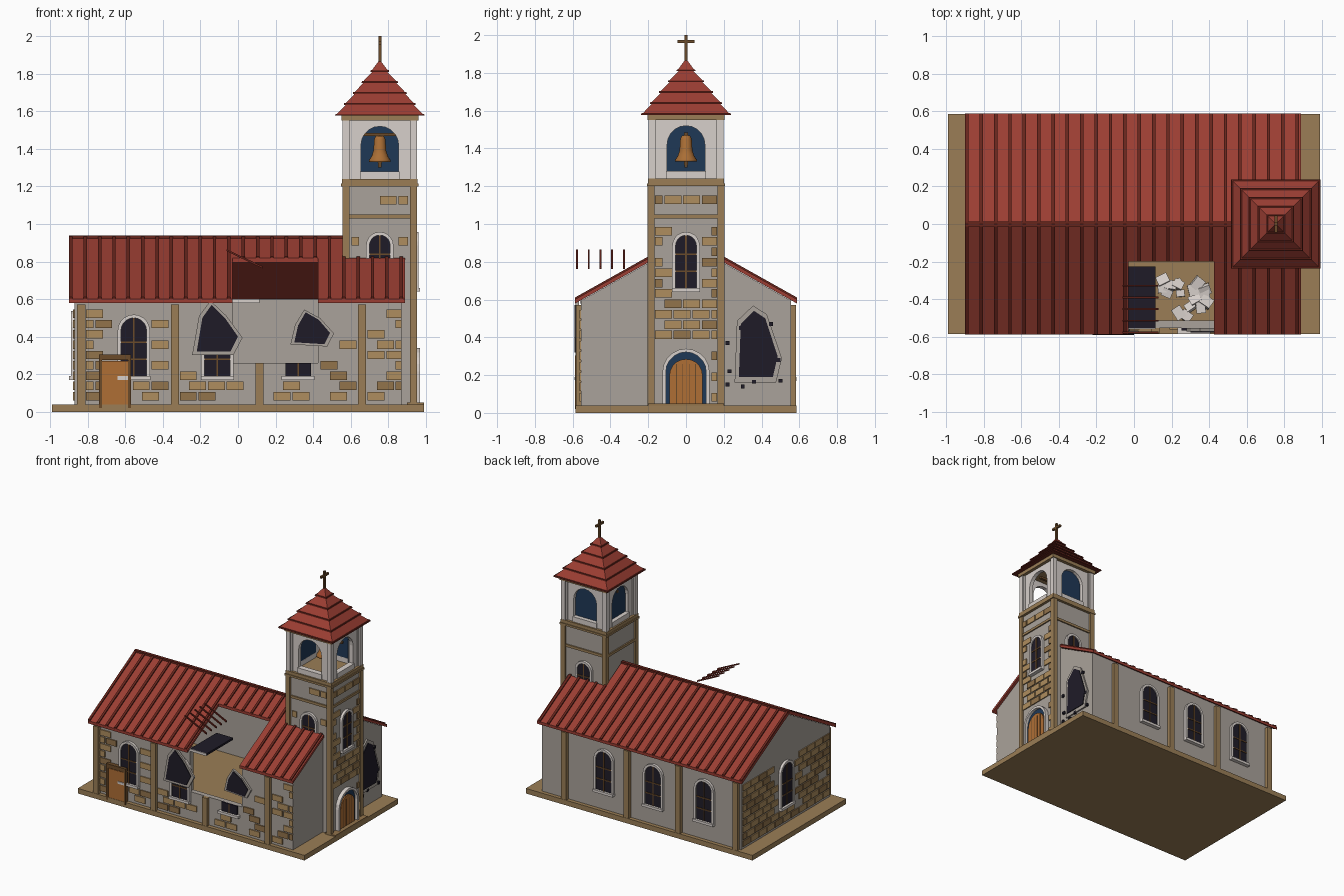
import bpy, bmesh, math, random
from mathutils import Vector, Matrix

if "Cube" in bpy.data.objects:
    bpy.data.objects.remove(bpy.data.objects["Cube"])
random.seed(4)

def mat(name, r, g, b):
    m = bpy.data.materials.new(name)
    m.diffuse_color = (r ** 2.2, g ** 2.2, b ** 2.2, 1)
    m.use_nodes = True
    m.node_tree.nodes["Principled BSDF"].inputs["Base Color"].default_value = m.diffuse_color
    return m

RED, DRED = mat("tile", .60, .25, .21), mat("tile_dark", .40, .16, .13)
TAN, STONE, STONE2 = mat("trim", .60, .49, .34), mat("stone", .68, .55, .37), mat("stone_dark", .57, .45, .30)
PLASTER, PALE = mat("plaster", .66, .63, .60), mat("pale", .84, .81, .79)
DARK, BLUE = mat("glass", .14, .13, .17), mat("blue", .14, .23, .34)
WOOD, BRONZE, BROWN = mat("wood", .68, .43, .22), mat("bronze", .66, .43, .22), mat("bar", .42, .30, .18)

# side -> (horizontal axis, outward normal)
SIDES = {"front": ((1, 0, 0), (0, -1, 0)), "back": ((-1, 0, 0), (0, 1, 0)),
         "right": ((0, 1, 0), (1, 0, 0)), "left": ((0, -1, 0), (-1, 0, 0))}

def prism(pts, side, d0, d1):
    """(u, z) outline on a side, extruded from distance d0 to d1 outward"""
    u, n = map(Vector, SIDES[side])
    return [[u * a + Vector((0, 0, z)) + n * d for a, z in pts] for d in (d0, d1)]

def rect(u0, u1, z0, z1):
    return [(u0, z0), (u1, z0), (u1, z1), (u0, z1)]

def box(x0, x1, y0, y1, z0, z1):
    return prism(rect(y0, y1, z0, z1), "right", x0, x1)

def frustum(cx, cy, r0, r1, z0, z1):
    q = ((-1, -1), (1, -1), (1, 1), (-1, 1))
    return [[Vector((cx + a * r, cy + b * r, z)) for a, b in q] for r, z in ((r0, z0), (r1, z1))]

def part(name, solids, material):
    bm = bmesh.new()
    for lo, hi in solids:
        a, b = [bm.verts.new(p) for p in lo], [bm.verts.new(p) for p in hi]
        bm.faces.new(a[::-1]); bm.faces.new(b)
        for i in range(len(a)):
            j = (i + 1) % len(a)
            bm.faces.new((a[i], a[j], b[j], b[i]))
    bmesh.ops.recalc_face_normals(bm, faces=bm.faces)
    me = bpy.data.meshes.new(name); bm.to_mesh(me); bm.free()
    me.materials.append(material)
    ob = bpy.data.objects.new(name, me)
    bpy.context.collection.objects.link(ob)
    return ob

def arch(c, w, z0, z1, n=10):
    """round-headed outline of half width w, from right foot over to left foot"""
    return [(c + w, z0)] + [(c + w * math.cos(math.pi * i / n), z1 - w + w * math.sin(math.pi * i / n))
                            for i in range(n + 1)] + [(c - w, z0)]

def window(name, side, d, c, z0, z1, w, top=None):
    part(name + "_glass", [prism(arch(c, w, z0, z1) if not top else rect(c - w, c + w, z0, top), side, d - .01, d + .012)], DARK)
    sill = [prism(rect(c - w - .02, c + w + .02, z0 - .02, z0), side, d - .01, d + .03)]
    if not top:
        sill.append(prism(arch(c, w + .018, z0, z1 + .018) + arch(c, w, z0, z1)[::-1], side, d - .01, d + .02))
    part(name + "_frame", sill, PALE)
    hi = top or z1
    bars = [prism(rect(c - .004, c + .004, z0, hi), side, d, d + .016)]
    bars += [prism(rect(c - w, c + w, z - .004, z + .004), side, d, d + .016)
             for z in (z0 + .09, z0 + .18) if z < hi]
    part(name + "_bars", bars, BROWN)

def stones(name, side, d, u0, u1, z0, z1, avoid, skip=.2):
    """running-bond facing stones with gaps, keeping clear of openings"""
    groups, row, z = ([], []), 0, z0
    while z + .045 <= z1 + .001:
        u = u0 - (row % 2) * .05
        while u < u1:
            a, b = max(u, u0), min(u + .09, u1)
            u += .1
            if b - a < .02 or random.random() < skip:
                continue
            if any(a < q[1] and b > q[0] and z < q[3] and z + .045 > q[2] for q in avoid):
                continue
            groups[random.random() < .35].append(prism(rect(a, b, z, z + .045), side, d - .01, d + .008))
        z += .055; row += 1
    part(name, groups[0], STONE); part(name + "_dark", groups[1], STONE2)

def breach(name, side, d, pts):
    cu, cz = sum(p[0] for p in pts) / len(pts), sum(p[1] for p in pts) / len(pts)
    part(name + "_rim", [prism([(cu + (u - cu) * 1.22, cz + (z - cz) * 1.16) for u, z in pts], side, d - .005, d + .012)], PLASTER)
    part(name, [prism(pts, side, d, d + .018)], DARK)

# base
part("base_slab", [box(-.99, .99, -.585, .585, 0, .04)], TAN)
part("entrance_step", [box(.9, .99, -.2, .2, .035, .05)], STONE2)

# nave walls, with the front one partly collapsed
GX0, GX1 = -.03, .425
part("front_wall", [box(-.87, GX0, -.555, -.515, .04, .6), box(GX0, GX1, -.555, -.515, .04, .26),
                    box(GX1, .87, -.555, -.515, .04, .6)], PLASTER)
part("back_wall", [box(-.87, .87, .515, .555, .04, .6)], PLASTER)
gable = [(-.555, .04), (.555, .04), (.555, .595), (0, .905), (-.555, .595)]
part("gable_walls", [prism(gable, s, .83, .87) for s in ("left", "right")], PLASTER)
posts = [-.835, -.335, .115, .66]
part("pilasters", [box(x - .022, x + .022, s * .55, s * .583, .04, .26 if s < 0 and x == .115 else .57)
                   for x in posts for s in (-1, 1)], TAN)

# nave windows
for i, x in enumerate((-.555, -.11, .32)):
    window(f"front_window_{i}", "front", .555, x, .19, .5, .068, .26 if i == 2 else None)
    window(f"back_window_{i}", "back", .555, -x, .19, .5, .068)
window("left_window", "left", .87, 0, .19, .52, .068)

# facing stones
clear = [(x - .09, x + .09, .16, .53) for x in (-.555, -.11, .32)] + [(x - .02, x + .02, 0, 1) for x in posts]
clear += [(GX0, GX1, .25, .7), (-.26, .04, .29, .6), (.26, .53, .33, .57)]
stones("front_stones", "front", .555, -.81, .87, .06, .59, clear)
stones("left_stones", "left", .87, -.54, .54, .06, .59, [(-.09, .09, .16, .55)], .06)

# roof panels with raised ribs
def rz(y):
    return .93 - .56 * abs(y)

def slope(x0, x1, y0, y1, lift, t):
    return prism([(y0, rz(y0) + lift), (y1, rz(y1) + lift), (y1, rz(y1) + lift - t), (y0, rz(y0) + lift - t)], "right", x0, x1)

panels = [(-.9, GX0, 0, -.588), (GX0, GX1, 0, -.2), (GX1, .56, 0, -.588), (.56, .89, -.2, -.588),
          (-.9, .56, 0, .588), (.56, .89, .2, .588)]
part("roof_panels", [slope(*p, 0, .022) for p in panels], RED)
ribs = []
for k in range(24):
    x = -.89 + k * .0765
    for p in panels:
        if p[0] <= x <= p[1]:
            ribs.append(slope(x - .009, x + .009, p[2], p[3], .01, .02))
part("roof_ribs", ribs, DRED)
part("ridge_cap", [box(-.9, .56, -.012, .012, .915, .938)], DRED)

# collapse: exposed battens, fallen slab, rubble
part("loose_battens", [prism([(-.06, .855), (-.06, .865), (.13, .775), (.13, .763)], "front", d - .005, d + .005)
                       for d in (.577, .515, .453, .391, .329)], DRED)
part("fallen_slab", [box(GX0, .115, -.555, -.225, .582, .598)], DARK)
part("fallen_slab_edge", [box(GX0, .115, -.56, -.555, .58, .6)], PALE)
rubble = []
for i in range(18):
    s = random.uniform(.018, .034)
    c = Vector((random.uniform(.15, .4), random.uniform(-.49, -.29), .04 + s * .7))
    r = Matrix.Rotation(random.uniform(0, 3), 3, "Z") @ Matrix.Rotation(random.uniform(-.4, .4), 3, "X")
    rubble.append([[c + r @ p for p in ring] for ring in box(-s, s, -s * .8, s * .8, -s * .6, s * .6)])
part("rubble", rubble, PALE)
breach("breach_left", "front", .572, [(-.14, .57), (-.07, .5), (.0, .4), (-.04, .32), (-.22, .32), (-.19, .5)])
breach("breach_right", "front", .56, [(.36, .53), (.43, .49), (.49, .42), (.46, .36), (.3, .37), (.32, .46)])
breach("breach_gable", "right", .87, [(.36, .54), (.29, .47), (.28, .19), (.46, .19), (.485, .3), (.42, .5)])
part("gable_debris", [prism(rect(u - .01, u + .01, z - .01, z + .01), "right", .86, .885) for u, z in
                      ((.23, .22), (.22, .15), (.3, .14), (.22, .37), (.29, .45), (.45, .47), (.5, .17), (.36, .165), (.49, .28))], DARK)

# loose side door
part("side_door", [box(-.725, -.585, -.583, -.56, .04, .27)], WOOD)
part("side_door_frame", [box(-.74, -.725, -.588, -.556, .02, .3), box(-.585, -.57, -.588, -.556, .02, .3),
                         box(-.74, -.57, -.588, -.556, .275, .305)], BROWN)
part("side_door_bar", [box(-.64, -.585, -.589, -.58, .175, .19)], PALE)

# tower shaft
TX, TH = .755, .185
part("tower_shaft", [box(TX - TH, TX + TH, -TH, TH, .04, 1.2)], PLASTER)
part("tower_corners", [box(TX + a * .18 - .018, TX + a * .18 + .018, b * .185 - .018, b * .185 + .018, .04, 1.2)
                       for a in (-1, 1) for b in (-1, 1)], TAN)
part("tower_bands", [frustum(TX, 0, .195, .195, 1.03, 1.05), frustum(TX, 0, .206, .206, 1.2, 1.215),
                     frustum(TX, 0, .2, .2, 1.215, 1.24)], TAN)
window("tower_front_window", "front", TH, TX, .66, .94, .055)
window("tower_back_window", "back", TH, -TX, .66, .94, .055)
window("tower_right_window", "right", TX + TH, 0, .66, .94, .055)
stones("tower_front_stones", "front", TH, TX - .15, TX + .15, .83, 1.2, [(TX - .075, TX + .075, 0, .97), (0, 1, 1.025, 1.055)])
stones("tower_right_stones", "right", TX + TH, -.165, .165, .06, 1.2,
       [(-.075, .075, .63, .97), (-.13, .13, 0, .35), (-1, 1, 1.025, 1.055)], .1)

# entrance door
D = TX + TH
part("door_surround", [prism(arch(0, .125, .04, .34) + arch(0, .107, .04, .322)[::-1], "right", D - .01, D + .03)], PALE)
part("door_recess", [prism(arch(0, .107, .04, .322), "right", D - .01, D + .008)], BLUE)
part("door_leaf", [prism(arch(0, .088, .045, .285), "right", D, D + .018)], WOOD)
part("door_seams", [prism(rect(u - .002, u + .002, .045, .26), "right", D, D + .02) for u in (-.05, -.017, .017, .05)], BROWN)

# belfry: four arched walls, two backed by blue panels
walls, backs = [], []
for s in SIDES:
    c = {"front": TX, "back": -TX}.get(s, 0)
    o = {"right": TX, "left": -TX}.get(s, 0)
    walls.append(prism([(c - .185, 1.24), (c - .185, 1.555), (c + .185, 1.555), (c + .185, 1.24)] + arch(c, .1, 1.24, 1.52),
                       s, o + .15, o + .18))
    walls.append(prism(rect(c - .105, c + .105, 1.24, 1.28), s, o + .145, o + .188))
    if s in ("back", "left"):
        backs.append(prism(arch(c, .105, 1.25, 1.525), s, o + .146, o + .155))
part("belfry_walls", walls, PALE)
part("belfry_panels", backs, BLUE)
part("belfry_corners", [box(TX + a * .18 - .018, TX + a * .18 + .018, b * .18 - .018, b * .18 + .018, 1.24, 1.555)
                        for a in (-1, 1) for b in (-1, 1)], PALE)

# bell, lathed from a profile
prof = [(.0, 1.472), (.022, 1.468), (.03, 1.45), (.034, 1.39), (.044, 1.36), (.058, 1.34), (.058, 1.33), (.0, 1.335)]
bm = bmesh.new()
vs = [bm.verts.new((r, 0, z)) for r, z in prof]
es = [bm.edges.new(p) for p in zip(vs, vs[1:])]
bmesh.ops.spin(bm, geom=vs + es, axis=(0, 0, 1), cent=(0, 0, 0), angle=2 * math.pi, steps=20)
bmesh.ops.remove_doubles(bm, verts=bm.verts, dist=.0005)
bmesh.ops.recalc_face_normals(bm, faces=bm.faces)
for f in bm.faces:
    f.smooth = True
me = bpy.data.meshes.new("bell"); bm.to_mesh(me); bm.free()
me.materials.append(BRONZE)
bell = bpy.data.objects.new("bell", me); bell.location.x = TX
bpy.context.collection.objects.link(bell)
part("bell_clapper", [frustum(TX, 0, .008, .012, 1.3, 1.34)], BROWN)
part("bell_beam", [box(TX - .16, TX + .16, -.01, .01, 1.468, 1.485)], BROWN)

# tower roof and cross
part("belfry_cornice", [frustum(TX, 0, .205, .205, 1.55, 1.58)], TAN)
N, H = 5, .058
part("tower_roof", [frustum(TX, 0, .235 * (1 - i / N), max(.235 * (1 - (i + 1) / N) - .01, .004), 1.58 + i * H, 1.58 + (i + 1) * H)
                    for i in range(N)], RED)
part("tower_roof_edges", [frustum(TX, 0, .235 * (1 - i / N) + .003, .235 * (1 - i / N) + .001, 1.577 + i * H, 1.587 + i * H)
                          for i in range(N)], DRED)
part("cross", [box(TX - .008, TX + .008, -.008, .008, 1.86, 2.0), box(TX - .008, TX + .008, -.045, .045, 1.957, 1.973)], BROWN)
